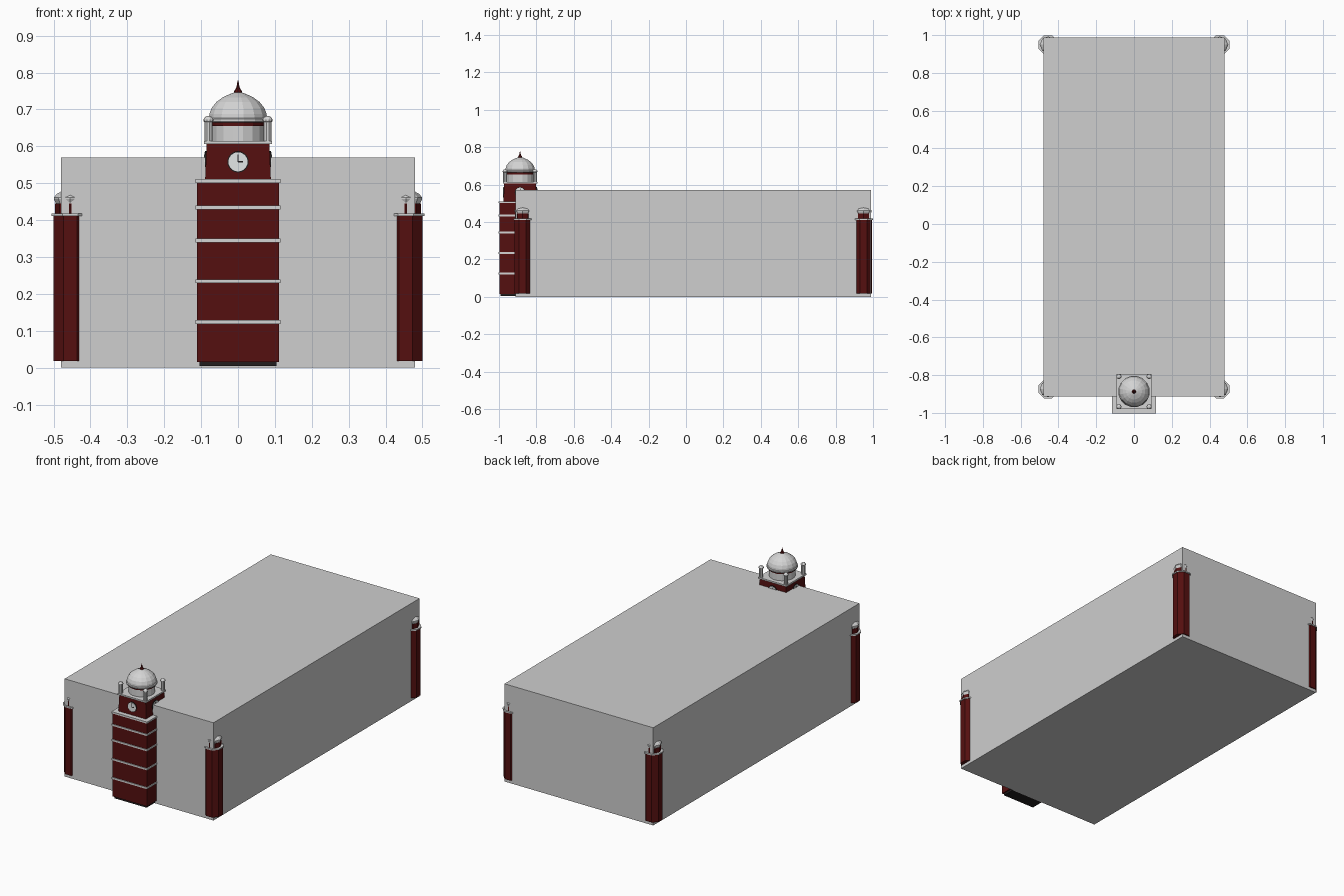
import bpy, bmesh
from math import cos, sin, pi, sqrt
from mathutils import Matrix, Vector

if "Cube" in bpy.data.objects:
    bpy.data.objects.remove(bpy.data.objects["Cube"], do_unlink=True)


def material(name, r, g, b):
    m = bpy.data.materials.new(name)
    m.use_nodes = True
    m.diffuse_color = (r, g, b, 1)
    m.node_tree.nodes["Principled BSDF"].inputs["Base Color"].default_value = (r, g, b, 1)
    return m


WALL = material("wall_grey", 0.62, 0.62, 0.62)
STONE = material("stone_trim", 0.66, 0.66, 0.66)
RED = material("dark_red_brick", 0.09, 0.005, 0.005)
FACE = material("clock_white", 0.85, 0.88, 0.88)
DARK = material("dark_metal", 0.015, 0.012, 0.012)


def finish(name, bm, mat, matrix):
    bmesh.ops.recalc_face_normals(bm, faces=bm.faces)
    mesh = bpy.data.meshes.new(name)
    bm.to_mesh(mesh)
    bm.free()
    mesh.materials.append(mat)
    ob = bpy.data.objects.new(name, mesh)
    ob.matrix_world = matrix
    bpy.context.collection.objects.link(ob)
    return ob


def lathe(name, profile, sides, mat, matrix, turn=0.0):
    """Closed turned solid from (radius, height) pairs."""
    bm = bmesh.new()
    rings = []
    for r, z in profile:
        rings.append([bm.verts.new((r * cos(turn + 2 * pi * i / sides),
                                    r * sin(turn + 2 * pi * i / sides), z))
                      for i in range(sides)])
    for a, b in zip(rings, rings[1:]):
        for i in range(sides):
            j = (i + 1) % sides
            bm.faces.new((a[i], a[j], b[j], b[i]))
    bm.faces.new(rings[0])
    bm.faces.new(rings[-1])
    return finish(name, bm, mat, matrix)


def block(name, lo, hi, mat, matrix=Matrix()):
    bm = bmesh.new()
    bmesh.ops.create_cube(bm, size=1)
    lo, hi = Vector(lo), Vector(hi)
    for v in bm.verts:
        v.co = (lo + hi) / 2 + Vector(a * b for a, b in zip(v.co, hi - lo))
    return finish(name, bm, mat, matrix)


def square(name, half, z0, z1, mat, matrix, half_top=None):
    top = half if half_top is None else half_top
    return lathe(name, [(half * sqrt(2), z0), (top * sqrt(2), z1)], 4, mat, matrix, pi / 4)


# Main hall
BACK, FRONT = 0.988, -0.912
block("main_hall", (-0.48, FRONT, 0), (0.48, BACK, 0.57), WALL)

# Clock tower shaft with stone string courses
T = Matrix.Translation((0, -0.887, 0))
square("tower_plinth", 0.104, 0.004, 0.016, DARK, T)
square("tower_shaft", 0.111, 0.016, 0.506, RED, T)
for i, z in enumerate((0.124, 0.234, 0.345, 0.434, 0.506)):
    square(f"tower_ledge_{i + 1}", 0.1155, z - 0.005, z + 0.005, STONE, T)

# Clock stage and gallery
square("clock_stage", 0.089, 0.511, 0.608, RED, T, 0.085)
square("gallery_ledge", 0.092, 0.606, 0.615, STONE, T)

# Clock on each side of the stage
for k, side in enumerate(("front", "left", "back", "right")):
    M = (T @ Matrix.Rotation(k * pi / 2, 4, 'Z')
         @ Matrix.Translation((0, -0.086, 0.558)) @ Matrix.Rotation(pi / 2, 4, 'X'))
    lathe(f"clock_rim_{side}", [(0.029, -0.002), (0.029, 0.004)], 24, DARK, M)
    lathe(f"clock_face_{side}", [(0.026, 0), (0.026, 0.005)], 24, FACE, M)
    block(f"minute_hand_{side}", (-0.0018, -0.001, 0.004), (0.0018, 0.02, 0.006), DARK, M)
    block(f"hour_hand_{side}", (0, -0.0018, 0.004), (0.014, 0.0018, 0.006), DARK, M)

# Drum, dome and finial
lathe("drum", [(0.07, 0.615), (0.07, 0.656)], 16, STONE, T, pi / 16)
lathe("drum_band", [(0.073, 0.655), (0.073, 0.666)], 16, RED, T, pi / 16)
lathe("dome", [(0.081, 0.664), (0.084, 0.668), (0.084, 0.674), (0.08, 0.677),
               (0.079, 0.688), (0.073, 0.704), (0.06, 0.72), (0.042, 0.733),
               (0.022, 0.742), (0.008, 0.747)], 16, STONE, T, pi / 16)
lathe("finial", [(0.011, 0.744), (0.011, 0.749), (0.006, 0.757), (0.004, 0.762),
                 (0.001, 0.778)], 8, RED, T)

# Corner pinnacles of the gallery
for sx, nx in ((-1, "right"), (1, "left")):
    for sy, ny in ((-1, "front"), (1, "back")):
        P = T @ Matrix.Translation((sx * 0.08, sy * 0.08, 0))
        lathe(f"pinnacle_{ny}_{nx}", [(0.011, 0.613), (0.011, 0.666), (0.014, 0.668),
                                      (0.014, 0.673), (0.01, 0.679), (0.004, 0.682)],
              10, STONE, P)

# Octagonal turrets wrapped round the four hall corners
OCT = 1 / cos(pi / 8)
MID = (BACK + FRONT) / 2
for sx, nx in ((-1, "right"), (1, "left")):
    for sy, ny in ((-1, "front"), (1, "back")):
        C = Matrix.Translation((sx * 0.455, MID + sy * 0.911, 0))
        tag = f"{ny}_{nx}"
        lathe(f"turret_shaft_{tag}", [(0.045 * OCT, 0.018), (0.045 * OCT, 0.412)],
              8, RED, C, pi / 8)
        lathe(f"turret_ledge_{tag}", [(0.05 * OCT, 0.411), (0.05 * OCT, 0.418)],
              8, STONE, C, pi / 8)
        lathe(f"turret_drum_{tag}", [(0.0405, 0.417), (0.0405, 0.445)], 8, RED, C)
        lathe(f"turret_cap_{tag}", [(0.038, 0.444), (0.044, 0.457), (0.044, 0.462),
                                    (0.036, 0.471), (0.022, 0.479), (0.006, 0.483)],
              8, STONE, C)
